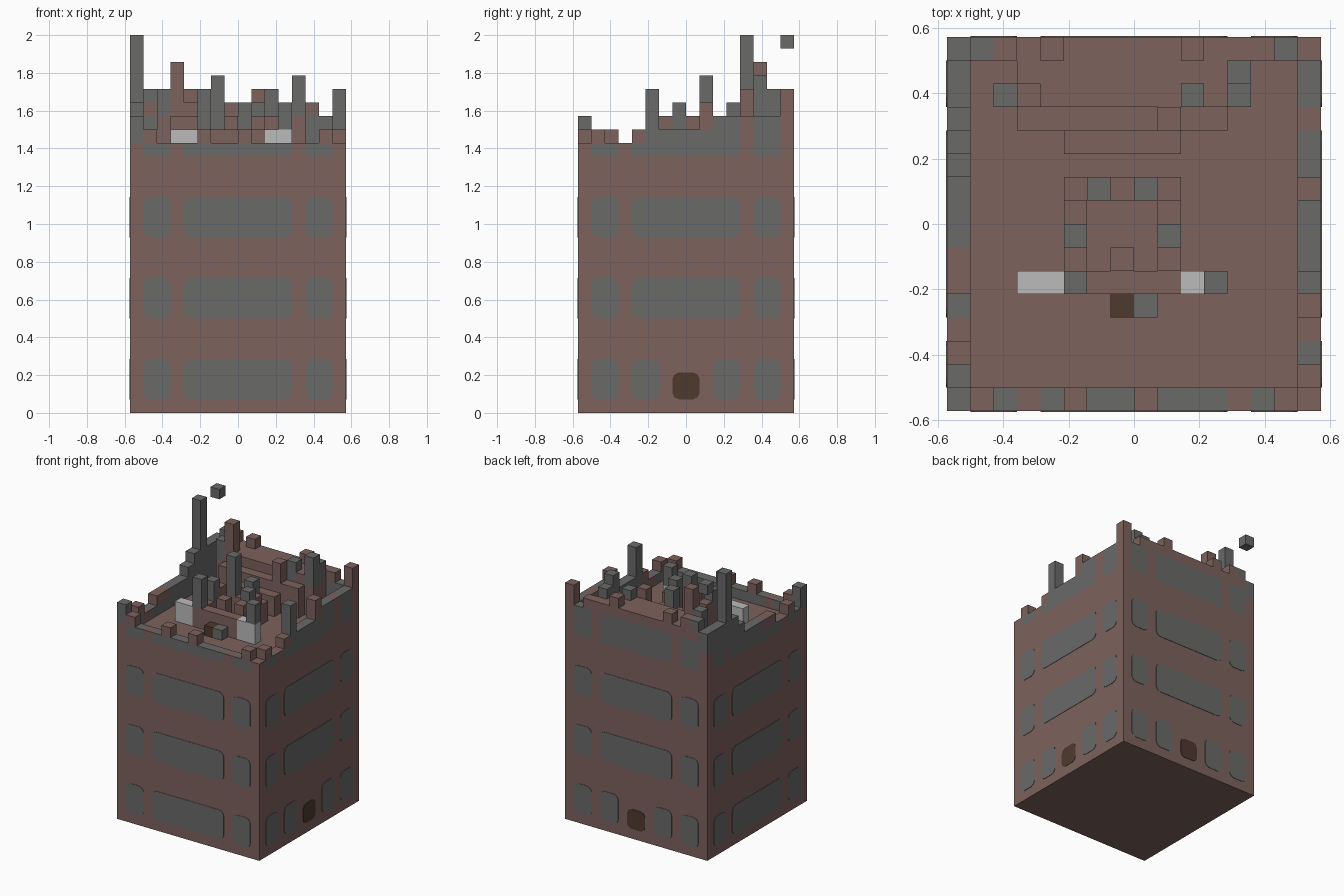
import bpy, bmesh
from mathutils import Vector

cube = bpy.data.objects.get("Cube")
if cube:
    bpy.data.objects.remove(cube)

U = 2 / 28          # one block
N = 16              # blocks per side
DECK = 19           # roof deck level in blocks


def material(name, rgb):
    m = bpy.data.materials.new(name)
    m.use_nodes = True
    m.diffuse_color = (*rgb, 1)
    m.node_tree.nodes["Principled BSDF"].inputs["Base Color"].default_value = (*rgb, 1)
    return m


BRICK, STONE, WHITE, WOOD = range(4)
MATS = [material("brick brown", (0.205, 0.122, 0.107)),
        material("stone grey", (0.144, 0.144, 0.141)),
        material("pale white", (0.50, 0.50, 0.50)),
        material("dark wood", (0.076, 0.042, 0.027))]


def finish(name, bm):
    mesh = bpy.data.meshes.new(name)
    bm.normal_update()
    bm.to_mesh(mesh)
    bm.free()
    for m in MATS:
        mesh.materials.append(m)
    obj = bpy.data.objects.new(name, mesh)
    bpy.context.collection.objects.link(obj)
    return obj


def place(i, j, k):
    return Vector(((i - N / 2) * U, (j - N / 2) * U, k * U))


def box(bm, lo, hi, mat):
    a, b = place(*lo), place(*hi)
    made = bmesh.ops.create_cube(bm, size=1)
    for v in made["verts"]:
        v.co = Vector([a[n] if v.co[n] < 0 else b[n] for n in range(3)])
    for f in {f for v in made["verts"] for f in v.link_faces}:
        f.material_index = mat


def build_blocks(name, blocks):
    """Mesh a dictionary of blocks, keeping only the outer faces."""
    bm = bmesh.new()
    for cell, mat in blocks.items():
        centre = place(*cell) + Vector((U, U, U)) / 2
        for axis in range(3):
            for s in (-1, 1):
                nxt = list(cell)
                nxt[axis] += s
                if tuple(nxt) in blocks:
                    continue
                n, u, v = Vector(), Vector(), Vector()
                n[axis] = s * U / 2
                u[(axis + 1) % 3] = s * U / 2
                v[(axis + 2) % 3] = U / 2
                corners = [n - u - v, n + u - v, n + u + v, n - u + v]
                bm.faces.new([bm.verts.new(centre + c) for c in corners]).material_index = mat
    bmesh.ops.remove_doubles(bm, verts=bm.verts, dist=U / 100)
    return finish(name, bm)


# Solid tower body up to the roof deck
bm = bmesh.new()
box(bm, (0, 0, 0), (N, N, DECK), BRICK)
finish("tower_body", bm)


# Window and door plates with clipped corners on all four sides
def plate(bm, side, a, b, k0, k1, mat):
    c = 0.45
    outline = [(a + c, k0), (b - c, k0), (b - c / 3, k0 + c / 3), (b, k0 + c), (b, k1 - c),
               (b - c / 3, k1 - c / 3), (b - c, k1), (a + c, k1), (a + c / 3, k1 - c / 3),
               (a, k1 - c), (a, k0 + c), (a + c / 3, k0 + c / 3)]
    d = 0.04
    spot = {"front": lambda t, k: (t, -d, k), "back": lambda t, k: (N - t, N + d, k),
            "left": lambda t, k: (N + d, t, k), "right": lambda t, k: (-d, N - t, k)}[side]
    face = bm.faces.new([bm.verts.new(place(*spot(t, k))) for t, k in outline])
    face.material_index = mat
    face.normal_update()
    inward = -face.normal * d * U
    rim = list(face.verts)
    inner = [bm.verts.new(v.co + inward) for v in rim]
    for n in range(len(rim)):
        m = (n + 1) % len(rim)
        bm.faces.new((rim[m], rim[n], inner[n], inner[m])).material_index = mat


WIDE = [(1, 3), (4, 12), (13, 15)]
BY_DOOR = [(1, 3), (4, 6), (10, 12), (13, 15)]
for side in ("front", "back", "left", "right"):
    bm = bmesh.new()
    has_door = side in ("back", "left")
    for k in (1, 7, 13):
        for a, b in (BY_DOOR if has_door and k == 1 else WIDE):
            plate(bm, side, a, b, k, k + 3, STONE)
    finish(side + "_windows", bm)
    if has_door:
        bm = bmesh.new()
        plate(bm, side, 7, 9, 1, 3, WOOD)
        finish(side + "_door", bm)


# Broken parapet: window pattern carries on through the surviving blocks
def is_window(t, k):
    return k < 22 and any(a <= t < b for a, b in WIDE)


walls = {}


def wall(i, j, top, along):
    for k in range(DECK, top):
        walls[i, j, k] = STONE if is_window(along, k) else BRICK


LEFT_TOPS = [20] * 5 + [21] * 5 + [22] * 5 + [24]
RIGHT_TOPS = [20] * 7 + [21] * 3 + [22, 23, 28] + [23] * 3
for t in range(N):
    wall(t, 0, 20, t)
    wall(t, N - 1, 22 if t == 14 else 23, t)
for t in range(N):
    wall(N - 1, t, LEFT_TOPS[t], t)
    wall(0, t, RIGHT_TOPS[t], t)


def stack(blocks, i, j, top, mat, start=DECK):
    for k in range(start, top):
        blocks[i, j, k] = mat


# Stone stumps and loose bricks on the parapet
stack(walls, 0, 0, 22, STONE, 20)
stack(walls, 15, 5, 24, STONE, 21)
stack(walls, 0, 12, 28, STONE, 20)
stack(walls, 1, 15, 24, STONE, 23)
for j in (10, 11, 13, 14, 15):
    stack(walls, 0, j, RIGHT_TOPS[j], STONE, 21)
for i, j in ((1, 0), (5, 0), (8, 0), (14, 0), (15, 1), (15, 4), (0, 2), (0, 5), (0, 6)):
    stack(walls, i, j, 21, BRICK, 20)
for i, j in ((15, 9), (10, 15), (4, 15), (2, 15)):
    stack(walls, i, j, 23 if i == 15 else 24, BRICK, 21 if i == 15 else 23)
build_blocks("broken_parapet", walls)

# Stepped rubble along the back of the deck
rubble = {}
for j, first, last, top in ((14, 3, 12, 23), (13, 2, 12, 23), (12, 3, 11, 22), (11, 5, 9, 21)):
    for i in range(first, last + 1):
        stack(rubble, i, j, top, BRICK)
stack(rubble, 3, 13, 26, BRICK)
stack(rubble, 9, 12, 24, BRICK)
for i, j, top in ((2, 13, 24), (10, 13, 24), (12, 14, 24), (12, 13, 25)):
    stack(rubble, i, j, top, STONE, 22)
build_blocks("back_rubble", rubble)

# Central ring with broken columns
ring = {}
for i in range(5, 10):
    for j in range(5, 10):
        if i in (5, 9) or j in (5, 9):
            stack(ring, i, j, 21, BRICK)
for i, j in ((7, 6), (5, 8), (9, 8), (9, 6)):
    stack(ring, i, j, 22, BRICK)
for i, j, top in ((5, 5, 24), (6, 9, 25), (8, 9, 23), (5, 7, 23), (9, 7, 23)):
    stack(ring, i, j, top, STONE, 21)
build_blocks("central_ring", ring)

# White blocks, stump, chest and floating block
for name, lo, hi, mat in (("white_block_right", (3, 5, 19), (5, 6, 21), WHITE),
                          ("white_block_left", (10, 5, 19), (12, 6, 21), WHITE),
                          ("white_block_stump", (11, 5, 21), (12, 6, 23), STONE),
                          ("chest", (7, 4, 19), (8, 5, 20), WOOD),
                          ("stone_beside_chest", (8, 4, 19), (9, 5, 20), STONE),
                          ("floating_block", (0, 15, 27), (1, 16, 28), STONE)):
    bm = bmesh.new()
    box(bm, lo, hi, mat)
    finish(name, bm)
